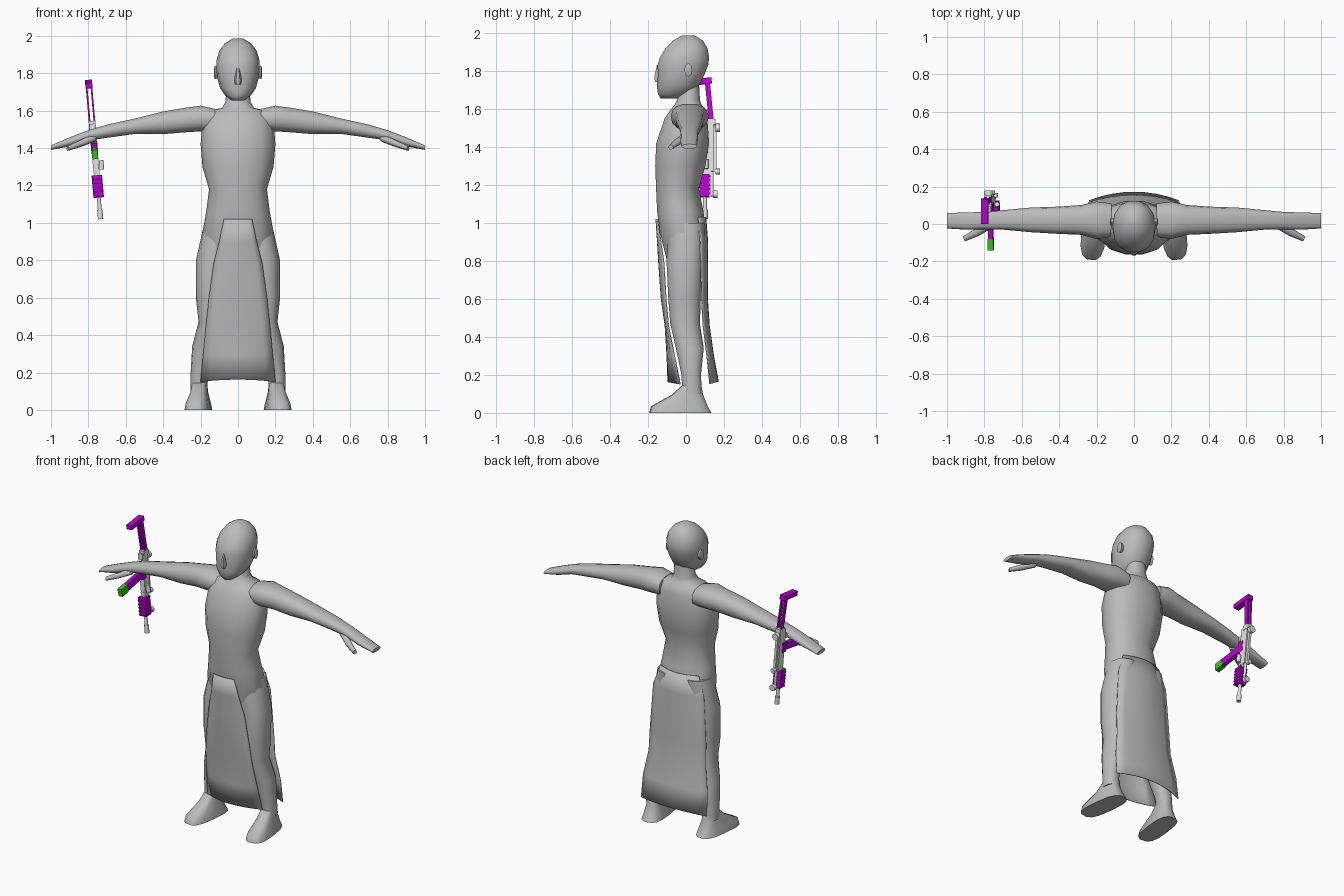
import bpy, bmesh, math
from mathutils import Matrix, Vector

cube = bpy.data.objects.get("Cube")
if cube:
    bpy.data.objects.remove(cube)


def material(name, rgb):
    m = bpy.data.materials.new(name)
    m.use_nodes = True
    m.diffuse_color = (*rgb, 1)
    m.node_tree.nodes["Principled BSDF"].inputs["Base Color"].default_value = (*rgb, 1)
    return m


CLAY = material("clay_grey", (0.5, 0.5, 0.5))
STEEL = material("pale_grey", (0.78, 0.78, 0.78))
PURPLE = material("purple", (0.52, 0.0, 0.68))
GREEN = material("green", (0.04, 0.6, 0.01))


def finish(name, bm, mat, smooth=None):
    bmesh.ops.recalc_face_normals(bm, faces=bm.faces)
    me = bpy.data.meshes.new(name)
    bm.to_mesh(me)
    bm.free()
    me.materials.append(mat)
    ob = bpy.data.objects.new(name, me)
    bpy.context.collection.objects.link(ob)
    if smooth:
        bpy.ops.object.select_all(action='DESELECT')
        ob.select_set(True)
        bpy.context.view_layer.objects.active = ob
        bpy.ops.object.shade_smooth_by_angle(angle=math.radians(smooth))
    return ob


def oval(centre, u, v, power=2.0, n=14):
    """Closed superellipse around centre, spanned by half-axes u and v."""
    pts = []
    for i in range(n):
        a = 2 * math.pi * i / n
        c, s = math.cos(a), math.sin(a)
        c = math.copysign(abs(c) ** (2 / power), c)
        s = math.copysign(abs(s) ** (2 / power), s)
        pts.append(Vector(centre) + Vector(u) * c + Vector(v) * s)
    return pts


def loft(name, rings, closed=True, smooth=60, mat=CLAY):
    bm = bmesh.new()
    rows = [[bm.verts.new(p) for p in r] for r in rings]
    n = len(rows[0])
    for a, b in zip(rows, rows[1:]):
        for i in range(n if closed else n - 1):
            j = (i + 1) % n
            bm.faces.new((a[i], a[j], b[j], b[i]))
    if closed:
        bm.faces.new(rows[0])
        bm.faces.new(rows[-1])
    return finish(name, bm, mat, smooth)


def flat_ring(z, hx, front, back, cx=0.0, power=2.2):
    return oval((cx, (front + back) / 2, z), (hx, 0, 0), (0, (back - front) / 2, 0), power)


# Head, neck and torso: height, half width, front, back
HEAD = [(1.655, .035, -.135, -.04), (1.68, .068, -.15, .03), (1.72, .096, -.156, .07),
        (1.78, .112, -.15, .10), (1.83, .116, -.153, .12), (1.87, .115, -.14, .125),
        (1.92, .10, -.11, .115), (1.96, .07, -.07, .09), (1.987, .025, -.02, .045)]
TORSO = [(1.73, .06, -.03, .07), (1.645, .068, -.05, .075), (1.615, .085, -.065, .085),
         (1.60, .15, -.08, .10), (1.55, .19, -.115, .115), (1.42, .20, -.16, .125),
         (1.30, .19, -.165, .105), (1.18, .155, -.16, .07), (1.06, .17, -.155, .095),
         (.95, .19, -.14, .108), (.75, .15, -.09, .08)]
loft("head", [flat_ring(*r) for r in HEAD])
loft("torso", [flat_ring(*r) for r in TORSO])
loft("nose", [oval((0, -.145, 1.74), (.018, 0, 0), (0, .02, 0), n=6),
              oval((0, -.15, 1.765), (.02, 0, 0), (0, .02, 0), n=6),
              oval((0, -.143, 1.83), (.009, 0, 0), (0, .012, 0), n=6)])

# Limbs: arm rows are x, y, z, half depth, half height
ARM = [(.12, .02, 1.55, .09, .06), (.20, .02, 1.558, .10, .07), (.28, .022, 1.55, .08, .067),
       (.40, .02, 1.535, .073, .062), (.55, .022, 1.517, .066, .042), (.70, .022, 1.49, .052, .036),
       (.80, .018, 1.468, .046, .028), (.90, .016, 1.433, .046, .025), (1.0, .017, 1.402, .041, .012)]
THUMB = [(.77, 0, 1.455, .022), (.84, -.045, 1.425, .019), (.91, -.08, 1.398, .013)]
# Leg rows are height, half width, front, back, x
LEG = [(1.0, .09, -.09, .10, .09), (.80, .10, -.105, .095, .125), (.60, .085, -.095, .08, .14),
       (.47, .068, -.085, .075, .143), (.34, .07, -.055, .095, .175), (.20, .05, -.025, .08, .203),
       (.10, .042, -.02, .085, .212)]
FOOT = [(.15, .038, -.015, .08), (.095, .045, -.075, .09), (.035, .062, -.185, .115),
        (0, .068, -.195, .135)]

for side, label in ((1, "left"), (-1, "right")):
    loft(label + "_arm", [oval((side * x, y, z), (0, ry, 0), (0, 0, rz), 2.4)
                          for x, y, z, ry, rz in ARM])
    loft(label + "_thumb", [oval((side * x, y, z), (side * r * .5, r, 0), (0, 0, r), n=8)
                            for x, y, z, r in THUMB])
    loft(label + "_leg", [flat_ring(z, hx, f, b, side * x) for z, hx, f, b, x in LEG])
    turn = Matrix.Translation((side * .208, 0, 0)) @ Matrix.Rotation(side * .12, 4, 'Z')
    loft(label + "_foot", [[turn @ p for p in flat_ring(*r, power=3)] for r in FOOT], smooth=45)
    loft(label + "_ear", [oval((side * x, .012, 1.805), (0, r * .6, 0), (0, 0, r), n=8)
                          for x, r in ((.105, .03), (.124, .036), (.129, .02))])


# Hanging cloth panels: height, half width, middle y, edge y
def panel(name, rows):
    steps = [i / 4 - 1 for i in range(9)]
    ob = loft(name, [[(hx * t, mid + (edge - mid) * t * t, z + .012 * (1 - t * t) * (z < .2))
                      for t in steps] for z, hx, mid, edge in rows], closed=False)
    mod = ob.modifiers.new("cloth_thickness", 'SOLIDIFY')
    mod.thickness = .005
    mod.offset = 0


panel("front_cloth", [(1.02, .075, -.158, -.148), (.90, .10, -.150, -.132), (.78, .13, -.143, -.115),
                      (.60, .155, -.13, -.105), (.46, .17, -.11, -.092), (.30, .185, -.10, -.06),
                      (.15, .20, -.095, -.03)])
panel("back_cloth", [(1.03, .14, .104, .065), (.90, .185, .114, .075), (.60, .205, .113, .082),
                     (.46, .208, .122, .09), (.30, .235, .145, .11), (.152, .24, .17, .125)])

# Floating rifle, muzzle down, leaning slightly sideways
LEAN = -.088


def placed(y, z, dx, tilt):
    x = -.768 + LEAN * (z - 1.4) + dx
    return (Matrix.Translation((x, y, z)) @ Matrix.Rotation(LEAN, 4, 'Y')
            @ Matrix.Rotation(tilt, 4, 'X'))


def block(name, mat, y, z, size, dx=0.0, tilt=0.0):
    bm = bmesh.new()
    bmesh.ops.create_cube(bm, size=1, matrix=placed(y, z, dx, tilt) @ Matrix.Diagonal((*size, 1)))
    return finish(name, bm, mat)


def tube(name, mat, y, z, radius, length, dx=0.0, tilt=0.0):
    bm = bmesh.new()
    bmesh.ops.create_cone(bm, cap_ends=True, segments=10, radius1=radius, radius2=radius,
                          depth=length, matrix=placed(y, z, dx, tilt))
    return finish(name, bm, mat, 40)


block("rifle_butt", PURPLE, .068, 1.742, (.038, .135, .03), tilt=.12)
for dx in (-.013, .013):
    block("stock_strut", PURPLE, .123, 1.635, (.009, .026, .21), dx, tilt=.1)
block("stock_hinge", STEEL, .13, 1.53, (.036, .05, .03))
block("receiver", STEEL, .118, 1.40, (.032, .055, .26))
block("top_rail", STEEL, .152, 1.39, (.016, .018, .24))
block("pistol_grip", STEEL, .075, 1.475, (.022, .075, .03), tilt=.3)
block("magazine_well", PURPLE, .095, 1.405, (.036, .04, .07))
block("magazine", PURPLE, .005, 1.39, (.027, .18, .045), tilt=.16)
block("magazine_tip", GREEN, -.108, 1.37, (.03, .062, .05), tilt=.16)
block("handguard", PURPLE, .097, 1.195, (.05, .052, .12))
for i in range(5):
    block("handguard_rib", PURPLE, .097, 1.15 + i * .0225, (.056, .058, .01), tilt=.35)
block("receiver_nose", STEEL, .11, 1.265, (.03, .045, .04))
tube("barrel", STEEL, .1, 1.1, .011, .12)
tube("muzzle", STEEL, .1, 1.045, .015, .05)
tube("gas_tube", STEEL, .137, 1.21, .009, .14)
for y, z, r in ((.168, 1.5, .022), (.166, 1.27, .015), (.155, 1.15, .02)):
    tube("sight_ring", STEEL, y, z, r, .024, tilt=math.pi / 2)
tube("side_knob", STEEL, .105, 1.31, .013, .05, dx=.03)
